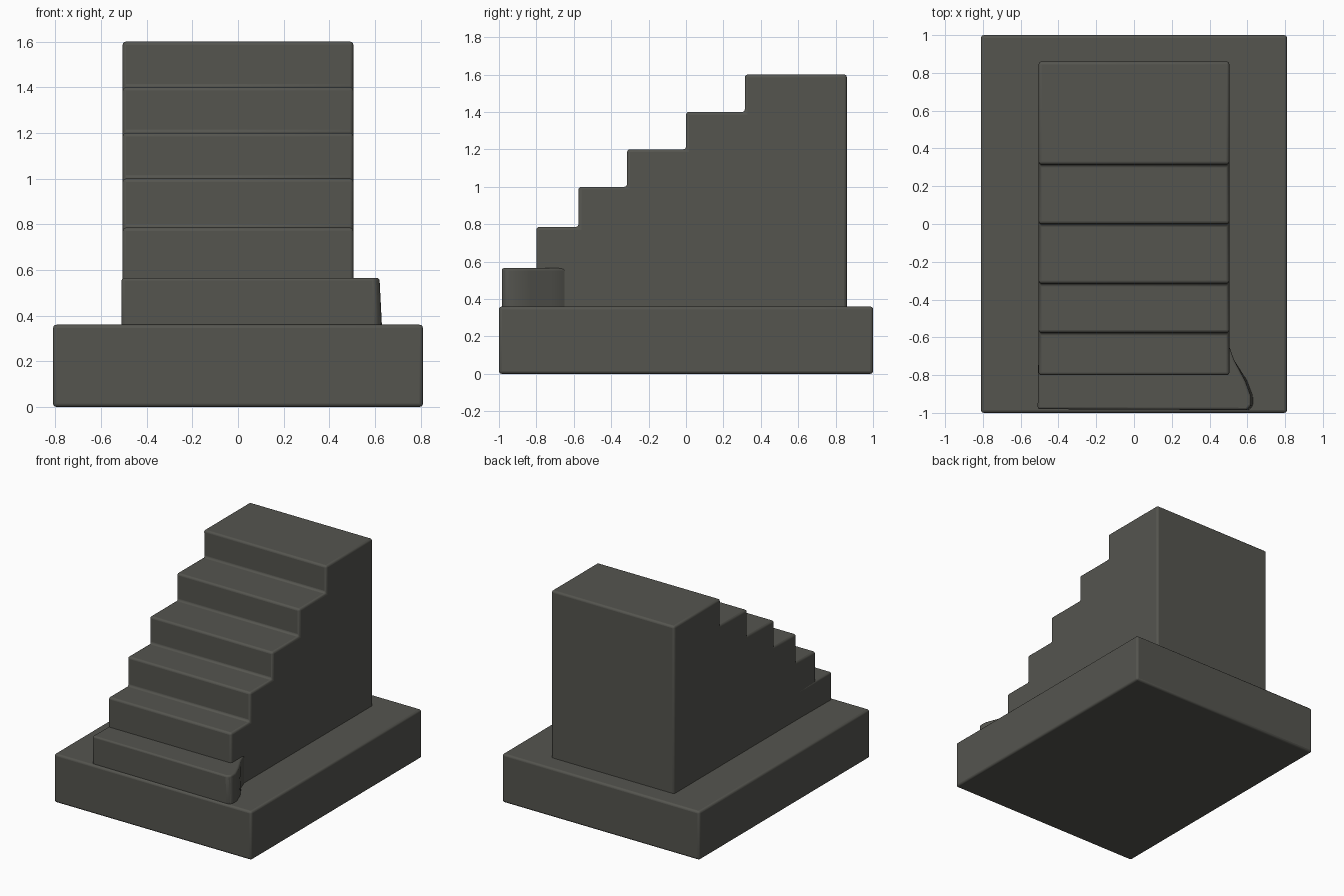
import bpy
import bmesh
from mathutils import Vector

cube = bpy.data.objects.get("Cube")
if cube:
    bpy.data.objects.remove(cube, do_unlink=True)

stone = bpy.data.materials.new("dark_grey_stone")
stone.use_nodes = True
COLOUR = (0.09, 0.09, 0.078, 1)
stone.diffuse_color = COLOUR
bsdf = stone.node_tree.nodes["Principled BSDF"]
bsdf.inputs["Base Color"].default_value = COLOUR
bsdf.inputs["Roughness"].default_value = 0.9


def prism(name, outline, sweep, bevel):
    """Extrude a closed outline along sweep and round its edges."""
    bm = bmesh.new()
    face = bm.faces.new([bm.verts.new(p) for p in outline])
    ext = bmesh.ops.extrude_face_region(bm, geom=[face])
    verts = [g for g in ext["geom"] if isinstance(g, bmesh.types.BMVert)]
    bmesh.ops.translate(bm, verts=verts, vec=Vector(sweep))
    bmesh.ops.recalc_face_normals(bm, faces=bm.faces)
    mesh = bpy.data.meshes.new(name)
    bm.to_mesh(mesh)
    bm.free()
    mesh.materials.append(stone)
    obj = bpy.data.objects.new(name, mesh)
    bpy.context.collection.objects.link(obj)
    mod = obj.modifiers.new("rounded_edges", "BEVEL")
    mod.width = bevel
    mod.segments = 3
    mod.limit_method = "ANGLE"
    bpy.ops.object.select_all(action="DESELECT")
    obj.select_set(True)
    bpy.context.view_layer.objects.active = obj
    bpy.ops.object.shade_smooth_by_angle()
    return obj


# Base slab
prism("base_slab", [(-0.81, -1, 0), (0.81, -1, 0), (0.81, 1, 0), (-0.81, 1, 0)],
      (0, 0, 0.36), 0.015)

# Main flight: riser position and tread height of each step
steps = [(-0.80, 0.785), (-0.575, 1.0), (-0.315, 1.2), (0.0, 1.4), (0.315, 1.6)]
profile = [(-0.505, 0.86, 0.33), (-0.505, -0.80, 0.33)]
for i, (y, z) in enumerate(steps):
    if i:
        profile.append((-0.505, y, steps[i - 1][1]))
    profile.append((-0.505, y, z))
profile.append((-0.505, 0.86, 1.6))
prism("stair_flight", profile, (1.01, 0, 0), 0.015)

# Bottom step, flaring out on one side
flare = [(-0.51, -0.98), (0.61, -0.985), (0.632, -0.96), (0.63, -0.91),
         (0.60, -0.83), (0.53, -0.72), (0.505, -0.65), (0.45, -0.6), (-0.505, -0.6)]
bottom = prism("bottom_step", [(x, y, 0.33) for x, y in flare], (0, 0, 0.235), 0.012)

# Slight inward lean on the flared end
for v in bottom.data.vertices:
    if v.co.x > 0.55 and v.co.z > 0.5:
        v.co.x -= 0.012
